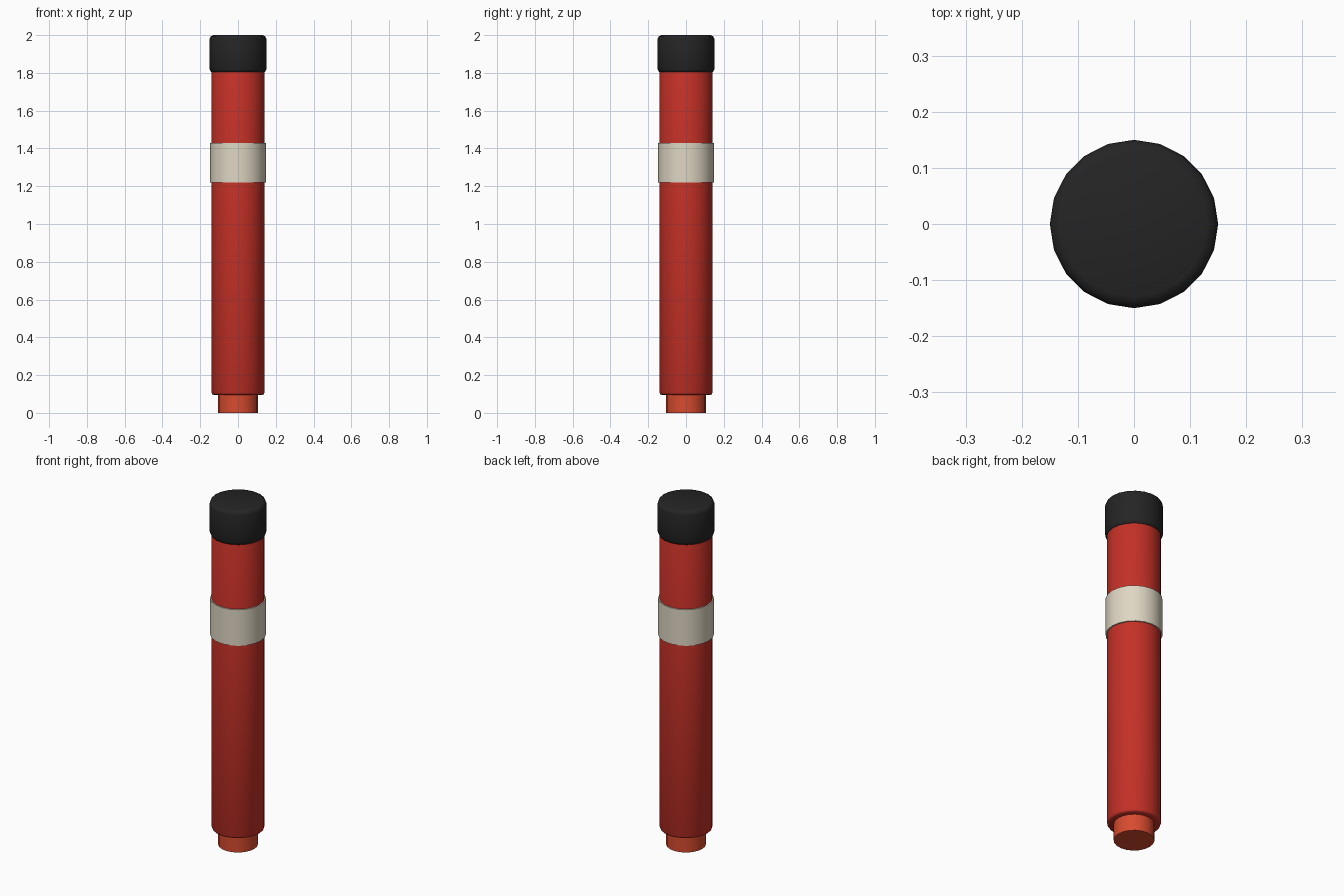
import bpy
import math

cube = bpy.data.objects.get("Cube")
if cube:
    bpy.data.objects.remove(cube, do_unlink=True)


def material(name, rgb):
    m = bpy.data.materials.new(name)
    m.use_nodes = True
    colour = (*rgb, 1.0)
    m.diffuse_color = colour
    m.node_tree.nodes["Principled BSDF"].inputs["Base Color"].default_value = colour
    return m


def tube(name, radius, bottom, top, mat, bevel=0.0, sides=20):
    """Upright closed cylinder with optional rounded rims."""
    bpy.ops.mesh.primitive_cylinder_add(
        vertices=sides, radius=radius, depth=top - bottom,
        location=(0, 0, (bottom + top) / 2))
    ob = bpy.context.object
    ob.name = name
    ob.data.materials.append(mat)
    if bevel:
        mod = ob.modifiers.new("rounded_rims", "BEVEL")
        mod.width = bevel
        mod.segments = 2
        mod.limit_method = "ANGLE"
        mod.angle_limit = math.radians(40)
        bpy.ops.object.modifier_apply(modifier=mod.name)
    bpy.ops.object.shade_smooth_by_angle(angle=math.radians(50))
    return ob


red = material("red casing", (0.55, 0.03, 0.02))
orange = material("orange tip", (0.68, 0.07, 0.028))
cream = material("cream label", (0.74, 0.68, 0.55))
black = material("black cap", (0.018, 0.018, 0.018))

# Stick body, lower tip, paper band and end cap
tube("tip", 0.105, 0.0, 0.12, orange)
tube("body", 0.14, 0.095, 1.86, red, bevel=0.012)
tube("label_band", 0.147, 1.22, 1.43, cream)
tube("cap", 0.15, 1.80, 2.0, black, bevel=0.02)
